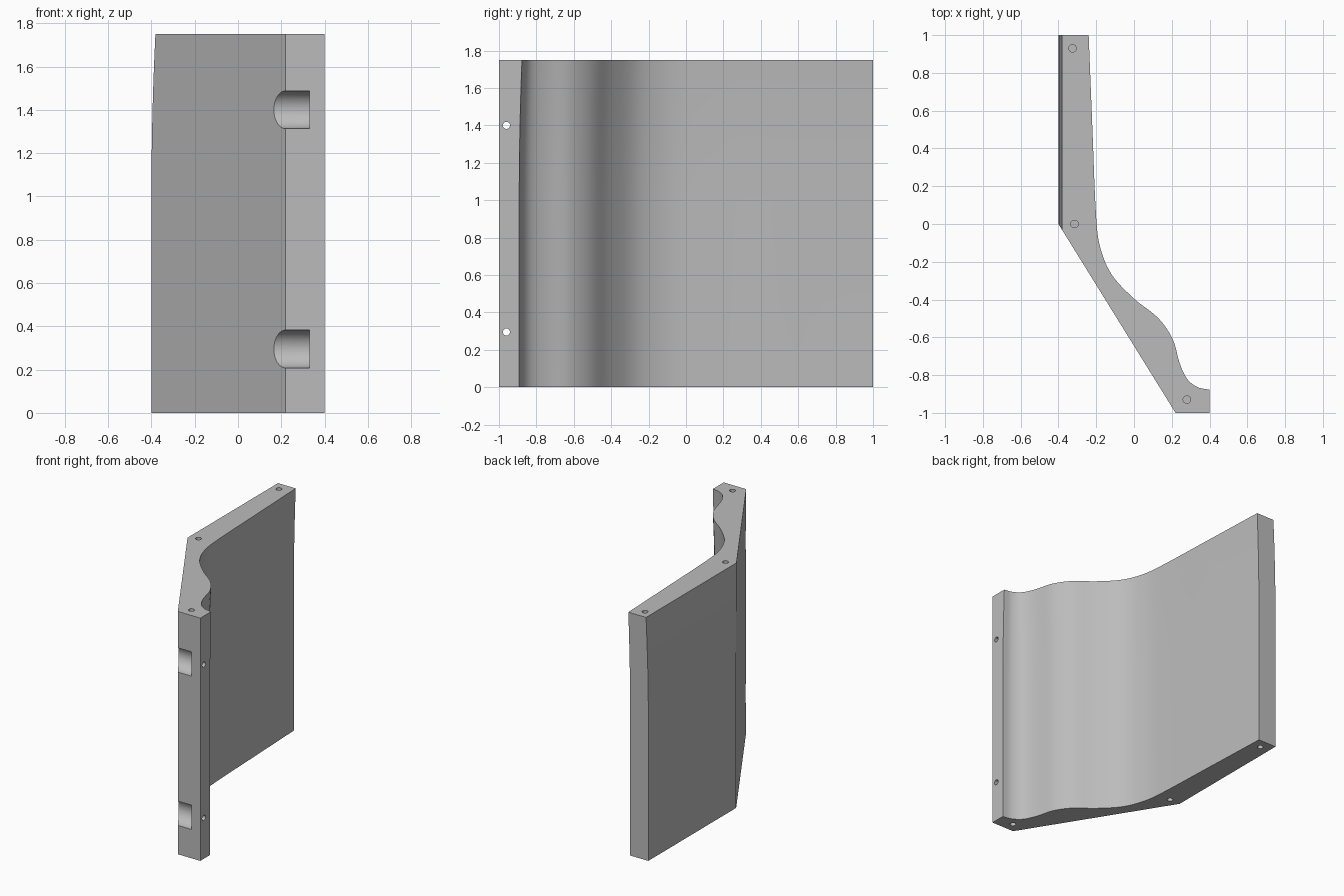
import bpy, bmesh, math
from mathutils import Vector

cube = bpy.data.objects.get("Cube")
if cube:
    bpy.data.objects.remove(cube, do_unlink=True)

HEIGHT, BEND_START, LEAN = 1.75, 1.0, 0.0185

grey = bpy.data.materials.new("plain_grey")
grey.use_nodes = True
colour = (0.5, 0.5, 0.5, 1)
grey.diffuse_color = colour
grey.node_tree.nodes["Principled BSDF"].inputs["Base Color"].default_value = colour

# Guide points of the wavy inner side, from the back end to the flange
guide = [Vector(p) for p in [
    (-0.24, 1), (-0.22, 0.5), (-0.2, 0.03), (-0.18, -0.12), (-0.12, -0.265),
    (0, -0.395), (0.13, -0.5), (0.205, -0.61), (0.243, -0.74),
    (0.285, -0.825), (0.34, -0.865), (0.4, -0.877)]]


def smooth_path(pts, steps=6):
    """Catmull-Rom curve through the guide points."""
    ext = [2 * pts[0] - pts[1]] + pts + [2 * pts[-1] - pts[-2]]
    out = []
    for i in range(1, len(ext) - 2):
        a, b, c, d = ext[i - 1:i + 3]
        # tangents scaled to the local segment, so uneven spacing stays smooth
        length = (c - b).length
        m1 = (c - a).normalized() * length
        m2 = (d - b).normalized() * length
        for s in range(steps):
            t = s / steps
            out.append(b * (2*t**3 - 3*t**2 + 1) + m1 * (t**3 - 2*t**2 + t)
                       + c * (3*t**2 - 2*t**3) + m2 * (t**3 - t**2))
    return out + [pts[-1]]


inner = smooth_path(guide)


def section(z):
    """Closed outline at height z; the upper part leans inward."""
    k = max(0, (z - BEND_START) / (HEIGHT - BEND_START)) ** 2
    ring = []
    last = len(inner) - 1
    for i, p in enumerate(inner):
        tangent = (inner[min(i + 1, last)] - inner[max(i - 1, 0)]).normalized()
        q = p - Vector((-tangent.y, tangent.x)) * 0.015 * (1 - k)
        if i == 0:
            q.y = 1
        if i == last:
            q.x = 0.4
        ring.append(q)
    dx = LEAN * k
    # flange corner, front corner, bend corner, back corner
    ring += [Vector((0.4, -1)), Vector((0.22, -1)),
             Vector((-0.4 + dx, -dx * 1 / 0.62)), Vector((-0.4 + dx, 1))]
    return [(q.x, q.y, z) for q in ring]


# Panel body lofted through stacked sections
levels = [0] + [BEND_START + (HEIGHT - BEND_START) * i / 8 for i in range(9)]
bm = bmesh.new()
rings = [[bm.verts.new(co) for co in section(z)] for z in levels]
for low, high in zip(rings, rings[1:]):
    for i in range(len(low)):
        j = (i + 1) % len(low)
        bm.faces.new((low[i], low[j], high[j], high[i]))
bm.faces.new(rings[0])
bm.faces.new(rings[-1])
bmesh.ops.recalc_face_normals(bm, faces=bm.faces)
mesh = bpy.data.meshes.new("curved_panel")
bm.to_mesh(mesh)
bm.free()
mesh.materials.append(grey)
panel = bpy.data.objects.new("curved_panel", mesh)
bpy.context.collection.objects.link(panel)


def cut(name, radius, depth, location, along_x=False, sides=24):
    """Subtract a cylinder from the panel."""
    rotation = (0, math.pi / 2, 0) if along_x else (0, 0, 0)
    bpy.ops.mesh.primitive_cylinder_add(
        vertices=sides, radius=radius, depth=depth, location=location, rotation=rotation)
    tool = bpy.context.object
    tool.name = name
    tool.hide_render = True
    tool.data.materials.append(grey)
    mod = panel.modifiers.new(name, 'BOOLEAN')
    mod.operation = 'DIFFERENCE'
    mod.solver = 'EXACT'
    mod.object = tool
    bpy.context.view_layer.objects.active = panel
    bpy.ops.object.modifier_apply(modifier=name)
    bpy.data.objects.remove(tool, do_unlink=True)


# Rounded pockets in the front edge, each with a bolt hole through the flange
for z in (0.295, 1.4):
    cut("pocket_cutter", 0.0875, 0.33, (0.165, -1, z), True, 48)
    cut("bolt_hole_cutter", 0.019, 0.2, (0.4, -0.96, z), True)

# Blind dowel holes in the top and bottom
for x, y in ((-0.325, 0.93), (-0.315, 0), (0.28, -0.93)):
    for z in (0, HEIGHT):
        cut("dowel_hole_cutter", 0.02, 0.2, (x, y, z))

# Smooth curved sides with crisp edges
bpy.ops.object.select_all(action='DESELECT')
panel.select_set(True)
bpy.context.view_layer.objects.active = panel
bpy.ops.object.shade_smooth_by_angle(angle=math.radians(25))
